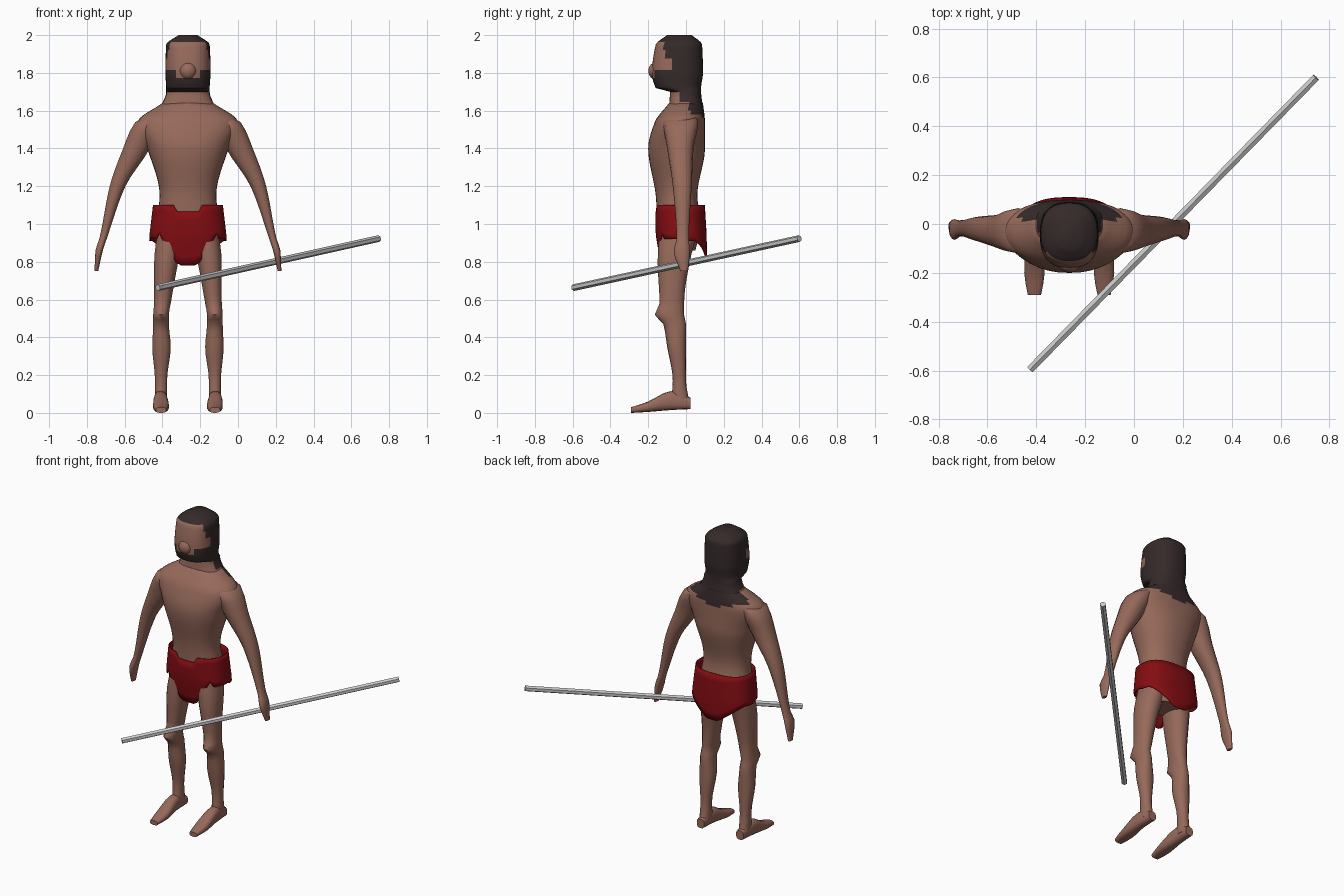
import bpy, bmesh, math
from mathutils import Vector

cube = bpy.data.objects.get("Cube")
if cube:
    bpy.data.objects.remove(cube, do_unlink=True)

CENTRE = -.265  # centre line of the figure


def material(name, *rgb):
    mat = bpy.data.materials.new(name)
    mat.use_nodes = True
    mat.diffuse_color = (*rgb, 1)
    mat.node_tree.nodes["Principled BSDF"].inputs["Base Color"].default_value = (*rgb, 1)
    return mat


skin = material("brown skin", .31, .145, .105)
hair = material("dark hair", .036, .023, .023)
red = material("red cloth", .23, .004, .006)
grey = material("grey staff", .6, .6, .6)


def clamp(value):
    return min(1, max(0, value))


def oval(angle, left, right, low, high, power):
    """Point on a rounded-box outline; angle zero faces the front."""
    across, along = (math.copysign(abs(v) ** power, v)
                     for v in (math.sin(angle), -math.cos(angle)))
    return ((left + right + across * (right - left)) / 2,
            (low + high + along * (high - low)) / 2)


def slopes(levels, values):
    """Tangents for a smooth curve that never overshoots its points."""
    secants = [(values[i + 1] - values[i]) / (levels[i + 1] - levels[i])
               for i in range(len(levels) - 1)]
    inner = [2 * a * b / (a + b) if a * b > 0 else 0
             for a, b in zip(secants, secants[1:])]
    return [secants[0], *inner, secants[-1]]


def smooth_rings(rings, spacing):
    """Fill in evenly spaced rings along smooth curves through the given ones."""
    columns = list(zip(*rings))
    tangents = [slopes(columns[0], column) for column in columns]
    result = [rings[0]]
    for i in range(len(rings) - 1):
        start, stop = rings[i], rings[i + 1]
        span = stop[0] - start[0]
        count = math.ceil(span / spacing)
        for k in range(1, count + 1):
            t = k / count
            ease = t * t * (3 - 2 * t)
            result.append([
                a + (b - a) * ease
                + span * t * (1 - t) * ((1 - t) * slope[i] - t * slope[i + 1])
                for a, b, slope in zip(start, stop, tangents)])
    return result


def finish(bm, name, materials, smooth=True):
    bmesh.ops.recalc_face_normals(bm, faces=bm.faces)
    mesh = bpy.data.meshes.new(name)
    bm.to_mesh(mesh)
    bm.free()
    part = bpy.data.objects.new(name, mesh)
    bpy.context.collection.objects.link(part)
    for mat in materials:
        mesh.materials.append(mat)
    if smooth:
        bpy.ops.object.select_all(action="DESELECT")
        part.select_set(True)
        bpy.context.view_layer.objects.active = part
        bpy.ops.object.shade_smooth_by_angle(angle=math.radians(50))
    return part


def loft(name, rings, sides=14, spacing=.05, power=.9, mirror=1, lengthwise=False, rule=None):
    """Skin rings of (level, left, right, low, high), stacked upwards or front to back."""
    bm = bmesh.new()
    loops = []
    for level, *outline in smooth_rings(rings, spacing):
        loop = []
        for i in range(sides):
            x, other = oval(math.tau * i / sides, *outline, power)
            place = (level, other) if lengthwise else (other, level)
            loop.append(bm.verts.new((CENTRE + mirror * x, *place)))
        loops.append(loop)
    for lower, upper in zip(loops, loops[1:]):
        for i in range(sides):
            bm.faces.new((lower[i - 1], lower[i], upper[i], upper[i - 1]))
    bm.faces.new(loops[0])
    bm.faces.new(loops[-1])
    if rule:
        for face in bm.faces:
            x, y, z = face.calc_center_median()
            face.material_index = int(rule(abs(x - CENTRE), y, z))
    return finish(bm, name, [skin, hair])


def centred(rings):
    return [(level, -half, half, low, high) for level, half, low, high in rings]


def is_hair(x, y, z):
    if z > 1.965:                      # crown
        return True
    if z > 1.88:                       # temples
        return y > -.115
    if z > 1.81:                       # cheeks
        return y > -.075
    if z > 1.705:                      # beard around a bare mouth
        bare = z > 1.775 and x < .07 and y < -.1
        return not bare
    if z > 1.64:                       # strands beside the neck
        return y > -.03
    return y > .01 and z > 1.53 + .3 * x   # pointed fall on the back


# Torso with shoulders, then head and neck
loft("torso", centred([
    (.86, .1, -.11, .05), (1, .165, -.15, .08), (1.15, .15, -.16, .06),
    (1.4, .215, -.2, .1), (1.54, .265, -.165, .1), (1.64, .135, -.09, .09)]),
    sides=36, spacing=.02, rule=is_hair)
loft("head", centred([
    (1.62, .145, -.09, .09), (1.7, .115, -.085, .08), (1.72, .115, -.16, .08),
    (1.8, .12, -.18, .09), (1.95, .115, -.16, .085), (2, .05, -.1, .03)]),
    sides=40, spacing=.015, power=.8, rule=is_hair)

# Nose
bm = bmesh.new()
bmesh.ops.create_uvsphere(bm, u_segments=12, v_segments=8, radius=.05)
nose = finish(bm, "nose", [skin])
nose.location = (CENTRE, -.15, 1.81)

# Limbs, built once for each side
for side, mirror in (("left", 1), ("right", -1)):
    loft(side + "_arm", [
        (.75, .475, .495, -.03, .01), (.86, .45, .49, -.065, .02),
        (.92, .43, .47, -.05, .015), (1.2, .33, .415, -.07, .03),
        (1.4, .2, .345, -.1, .04), (1.54, .14, .28, -.12, .065),
        (1.56, .14, .24, -.1, .06)], mirror=mirror)
    loft(side + "_leg", [
        (.05, .11, .175, -.08, .02), (.17, .11, .175, -.07, 0),
        (.35, .09, .19, -.1, 0), (.47, .1, .185, -.12, 0),
        (.52, .1, .185, -.165, -.01), (.58, .09, .18, -.14, -.01),
        (.8, .05, .18, -.15, .02), (.98, .01, .16, -.14, .07)], mirror=mirror)
    loft(side + "_foot", [
        (-.29, .115, .17, 0, .03), (-.2, .1, .185, .005, .06),
        (-.08, .11, .18, .015, .115), (.025, .115, .17, .02, .08)],
        power=.75, mirror=mirror, lengthwise=True)


# Loincloth: a skirt with a pointed flap in front and behind
def hem(x, front):
    if not front:
        return .8 + .11 * clamp((x - .04) / .14)
    return .78 + .19 * clamp((x - .05) / .11) if x < .16 else .92


columns, rows = 56, 6
bm = bmesh.new()
strips = []
for i in range(columns):
    angle = math.tau * i / columns
    front = math.cos(angle) > 0
    reach = abs(oval(angle, -.195, .195, 0, 1, .8)[0])
    top = 1.065 if front and reach < .075 else 1.1
    bottom = hem(reach, front)
    strip = []
    for r in range(rows + 1):
        z = top + (bottom - top) * r / rows
        flare = .02 * clamp((1.1 - z) / .17)
        tuck = .03 * clamp((.95 - z) / .17)
        half = .185 + flare
        x, y = oval(angle, -half, half, tuck - .162, .1 + flare / 2, .8)
        strip.append(bm.verts.new((CENTRE + x, y, z)))
    strips.append(strip)
for i in range(columns):
    a, b = strips[i - 1], strips[i]
    for r in range(rows):
        bm.faces.new((a[r], a[r + 1], b[r + 1], b[r]))
loincloth = finish(bm, "loincloth", [red])
loincloth.modifiers.new("thickness", "SOLIDIFY").thickness = .006

# Staff held in the left hand
start, end = Vector((-.425, -.595, .663)), Vector((.745, .6, .923))
axis = end - start
bm = bmesh.new()
bmesh.ops.create_cone(bm, cap_ends=True, segments=6, radius1=.018, radius2=.018,
                      depth=axis.length)
staff = finish(bm, "staff", [grey], smooth=False)
staff.location = (start + end) / 2
staff.rotation_euler = axis.to_track_quat("Z", "Y").to_euler()
